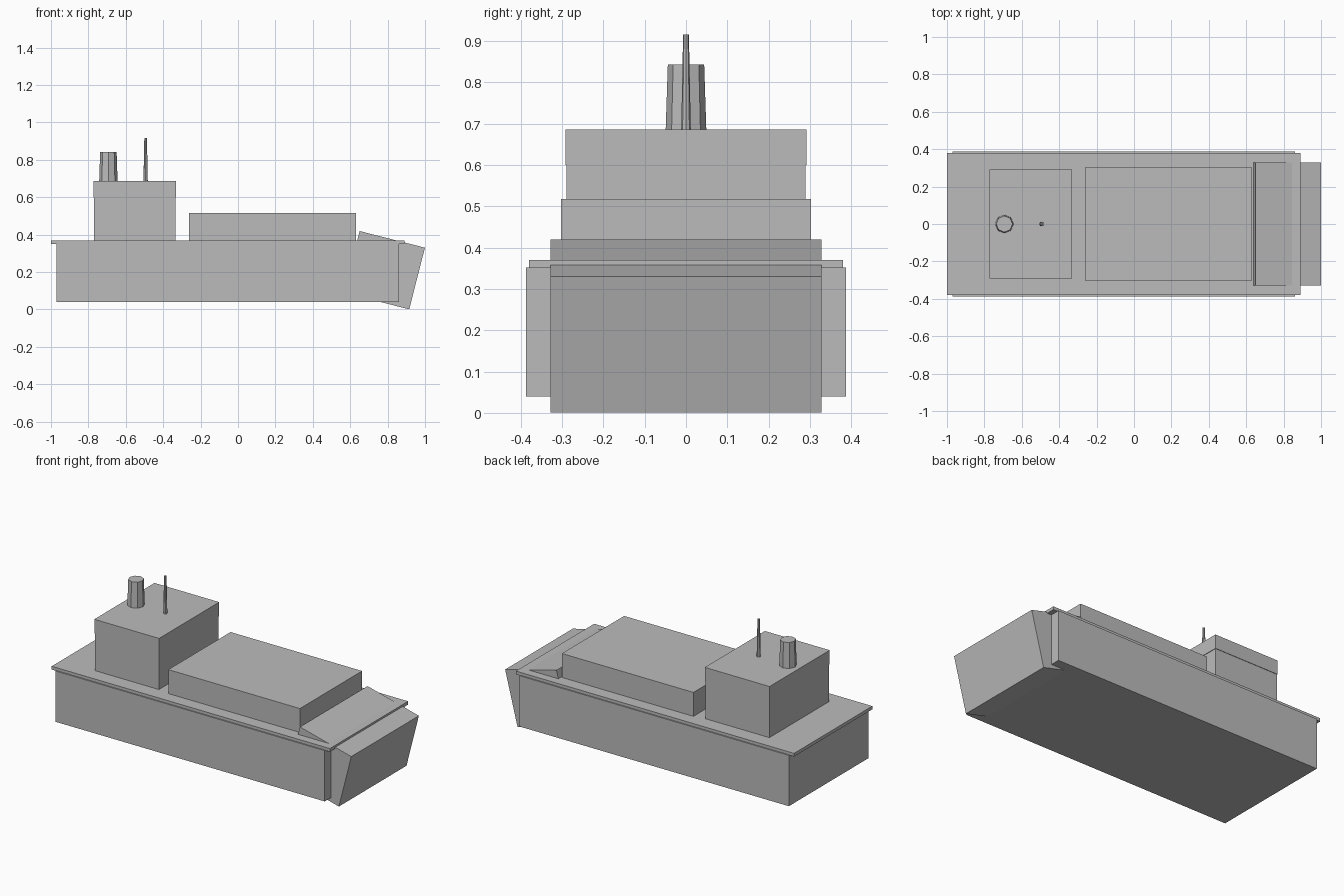
import bpy
from math import pi

cube = bpy.data.objects.get("Cube")
if cube:
    bpy.data.objects.remove(cube, do_unlink=True)

grey = bpy.data.materials.new("hull grey")
grey.use_nodes = True
colour = (0.5, 0.5, 0.5, 1)
grey.diffuse_color = colour
grey.node_tree.nodes["Principled BSDF"].inputs["Base Color"].default_value = colour


def finish(name):
    obj = bpy.context.object
    obj.name = name
    obj.data.materials.append(grey)
    return obj


def box(name, x0, x1, width, z0, z1, tilt=0):
    """Box centred on y, optionally pitched about its own middle."""
    bpy.ops.mesh.primitive_cube_add(
        size=1, location=((x0 + x1) / 2, 0, (z0 + z1) / 2), rotation=(0, tilt, 0))
    obj = finish(name)
    obj.scale = (x1 - x0, width, z1 - z0)
    return obj


def taper(name, x, r_low, r_high, z0, z1):
    """Eight-sided upright tapering tube."""
    bpy.ops.mesh.primitive_cone_add(
        vertices=8, radius1=r_low, radius2=r_high, depth=z1 - z0,
        location=(x, 0, (z0 + z1) / 2))
    return finish(name)


# Hull, overhanging deck and pitched bow block
box("hull", -0.97, 0.86, 0.774, 0.04, 0.352)
box("deck", -1.0, 0.89, 0.76, 0.35, 0.37)
box("bow", 0.603, 0.963, 0.656, 0.04, 0.38, tilt=pi / 12.6)

# Cargo hold cover
box("cargo_cover", -0.262, 0.632, 0.604, 0.365, 0.517)

# Bridge with a slightly wider upper storey
box("bridge", -0.769, -0.335, 0.578, 0.365, 0.68)
box("bridge_upper_storey", -0.772, -0.332, 0.584, 0.6, 0.686)

# Funnel and mast
taper("funnel", -0.693, 0.05, 0.044, 0.66, 0.843)
taper("mast", -0.494, 0.012, 0.007, 0.665, 0.916)
